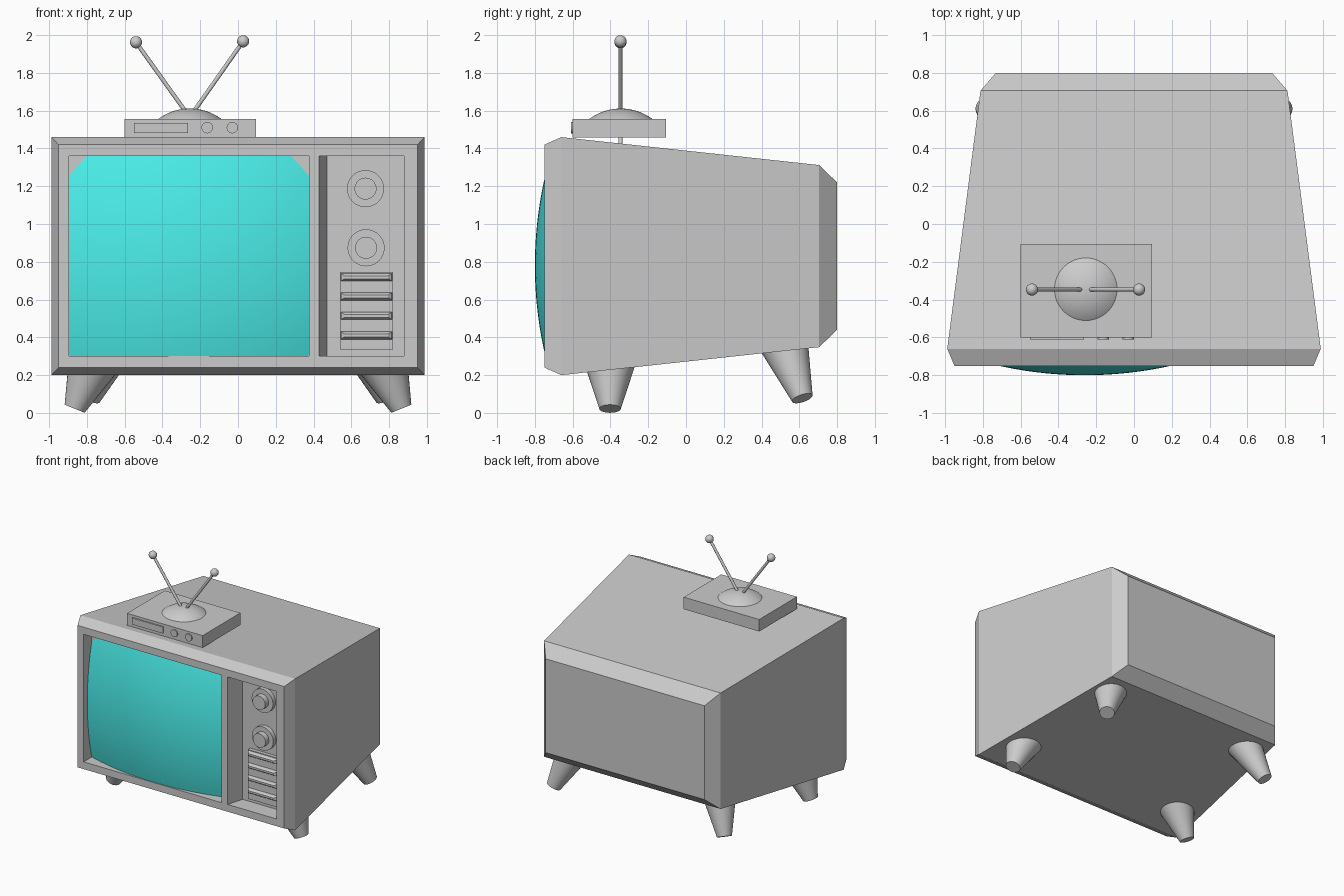
import bpy, bmesh, math
from mathutils import Vector

if "Cube" in bpy.data.objects:
    bpy.data.objects.remove(bpy.data.objects["Cube"])


def make(name, bm, smooth=False):
    bmesh.ops.recalc_face_normals(bm, faces=bm.faces)
    me = bpy.data.meshes.new(name)
    bm.to_mesh(me)
    bm.free()
    ob = bpy.data.objects.new(name, me)
    bpy.context.collection.objects.link(ob)
    if smooth:
        bpy.ops.object.select_all(action='DESELECT')
        ob.select_set(True)
        bpy.context.view_layer.objects.active = ob
        bpy.ops.object.shade_smooth_by_angle(angle=math.radians(35))
    return ob


def loft(name, rings):
    """Rectangular sections (y, x0, x1, z0, z1) joined into a closed solid."""
    bm = bmesh.new()
    loops = [[bm.verts.new(p) for p in ((x0, y, z0), (x1, y, z0), (x1, y, z1), (x0, y, z1))]
             for y, x0, x1, z0, z1 in rings]
    for a, b in zip(loops, loops[1:]):
        for i in range(4):
            j = (i + 1) % 4
            bm.faces.new((a[i], a[j], b[j], b[i]))
    bm.faces.new(loops[0])
    bm.faces.new(loops[-1])
    return make(name, bm)


def box(name, x0, x1, y0, y1, z0, z1):
    return loft(name, [(y0, x0, x1, z0, z1), (y1, x0, x1, z0, z1)])


def rod(name, a, b, ra, rb, n=32):
    """Tapered cylinder from point a to point b."""
    a, b = Vector(a), Vector(b)
    bm = bmesh.new()
    bmesh.ops.create_cone(bm, cap_ends=True, segments=n, radius1=ra, radius2=rb, depth=(b - a).length)
    rot = (b - a).to_track_quat('Z', 'Y').to_matrix().to_4x4()
    bm.transform(rot)
    bmesh.ops.translate(bm, verts=bm.verts, vec=(a + b) / 2)
    return make(name, bm, True)


# Cabinet, tapering to the back, with chamfered front and back rims
cabinet = loft("cabinet", [
    (-0.75, -0.95, 0.95, 0.24, 1.42),
    (-0.66, -0.988, 0.988, 0.2, 1.46),
    (0.705, -0.812, 0.812, 0.348, 1.312),
    (0.8, -0.73, 0.73, 0.44, 1.22)])

# Recesses for the screen and the control panel
PANEL_Y = -0.61
cutters = [
    box("screen_recess_cutter", -0.895, 0.375, -0.9, -0.645, 0.3, 1.36),
    loft("panel_recess_cutter", [(-0.9, 0.43, 0.88, 0.3, 1.36),
                                 (-0.75, 0.43, 0.88, 0.3, 1.36),
                                 (PANEL_Y, 0.47, 0.88, 0.3, 1.36)])]
for c in cutters:
    c.hide_render = True
    c.hide_set(True)
    m = cabinet.modifiers.new(c.name, 'BOOLEAN')
    m.operation = 'DIFFERENCE'
    m.solver = 'EXACT'
    m.object = c

# Bulging screen glass
R, CX, CZ, N = 2.1, -0.26, 0.78, 32
bm = bmesh.new()
grid = []
for i in range(N + 1):
    x = -0.895 + 1.27 * i / N
    col = []
    for j in range(N + 1):
        z = 0.3 + 1.06 * j / N
        y = -0.8 + R - math.sqrt(R * R - (x - CX) ** 2 - (z - CZ) ** 2)
        col.append(bm.verts.new((x, y, z)))
    grid.append(col)
for i in range(N):
    for j in range(N):
        bm.faces.new((grid[i][j], grid[i + 1][j], grid[i + 1][j + 1], grid[i][j + 1]))
screen = make("screen", bm, True)
if screen.data.polygons[0].normal.y > 0:
    screen.data.flip_normals()
teal = bpy.data.materials.new("screen_teal")
teal.diffuse_color = (0.07, 0.85, 0.82, 1)
teal.use_nodes = True
teal.node_tree.nodes["Principled BSDF"].inputs["Base Color"].default_value = teal.diffuse_color
screen.data.materials.append(teal)

# Dials on the control panel
for k, (x, z) in enumerate(((0.675, 1.187), (0.678, 0.874))):
    rod(f"dial_base_{k + 1}", (x, PANEL_Y + 0.01, z), (x, PANEL_Y - 0.035, z), 0.098, 0.098)
    rod(f"dial_knob_{k + 1}", (x, PANEL_Y, z), (x, PANEL_Y - 0.08, z), 0.058, 0.058)

# Speaker grille: plate with four slats
box("grille_plate", 0.54, 0.82, PANEL_Y - 0.03, PANEL_Y + 0.01, 0.335, 0.745)
for k, z in enumerate((0.718, 0.617, 0.514, 0.41)):
    loft(f"grille_slat_{k + 1}", [
        (PANEL_Y - 0.02, 0.54, 0.82, z - 0.024, z + 0.024),
        (PANEL_Y - 0.045, 0.55, 0.81, z - 0.016, z + 0.016),
        (PANEL_Y - 0.055, 0.565, 0.795, z - 0.008, z + 0.008)])

# Splayed legs
for side, s in (("left", -1), ("right", 1)):
    rod(f"front_leg_{side}", (s * 0.865, -0.402, 0.022), (s * 0.752, -0.402, 0.3), 0.057, 0.148)
    rod(f"rear_leg_{side}", (s * 0.785, 0.616, 0.077), (s * 0.662, 0.513, 0.385), 0.057, 0.135)

# Set-top box with display and buttons
box("top_box", -0.6, 0.095, -0.6, -0.105, 1.457, 1.557)
box("top_box_display", -0.55, -0.265, -0.61, -0.59, 1.482, 1.536)
for k, x in enumerate((-0.163, -0.03)):
    rod(f"top_box_button_{k + 1}", (x, -0.59, 1.51), (x, -0.61, 1.51), 0.03, 0.03)

# Antenna dome: the upper half of a flattened sphere-like cap
bm = bmesh.new()
bmesh.ops.create_uvsphere(bm, u_segments=48, v_segments=64, radius=0.28)
low = math.sqrt(0.28 ** 2 - 0.167 ** 2)
bmesh.ops.bisect_plane(bm, geom=bm.verts[:] + bm.edges[:] + bm.faces[:],
                       plane_co=(0, 0, low), plane_no=(0, 0, 1), clear_inner=True)
bmesh.ops.translate(bm, verts=bm.verts, vec=(-0.255, -0.345, 1.556 - low))
make("antenna_dome", bm, True)

# Antenna rods with ball tips, crossing inside the dome
for side, tip, base in (("left", (-0.54, -0.347, 1.962), -0.288),
                        ("right", (0.027, -0.347, 1.967), -0.224)):
    tip, mid = Vector(tip), Vector((base, -0.347, 1.61))
    foot = tip + (mid - tip) * ((tip.z - 1.42) / (tip.z - 1.61))
    rod(f"antenna_rod_{side}", foot, tip, 0.011, 0.011, 16)
    bm = bmesh.new()
    bmesh.ops.create_uvsphere(bm, u_segments=24, v_segments=16, radius=0.032)
    bmesh.ops.translate(bm, verts=bm.verts, vec=tip)
    make(f"antenna_tip_{side}", bm, True)
